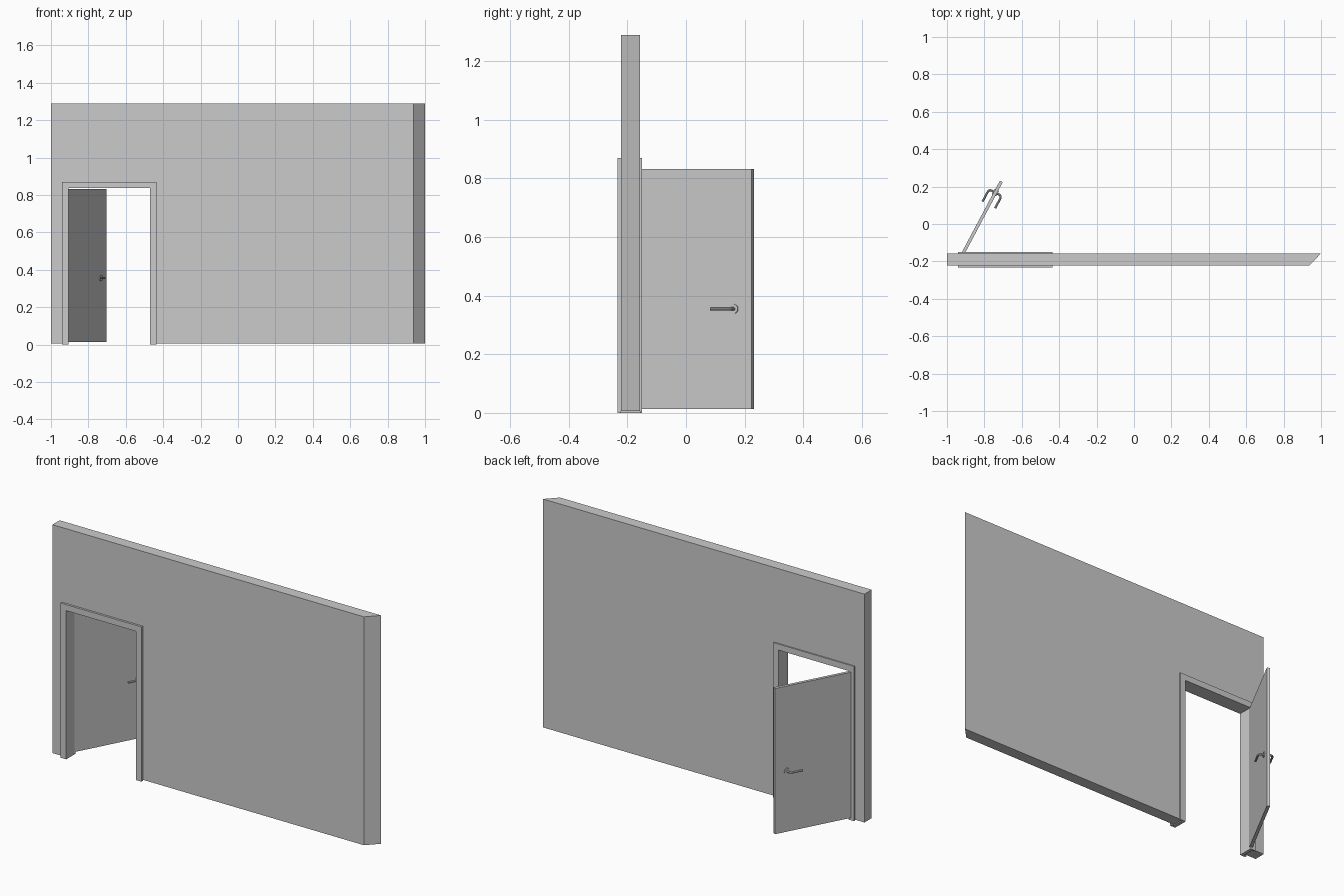
import bpy, bmesh, math
from mathutils import Matrix, Vector

if "Cube" in bpy.data.objects:
    bpy.data.objects.remove(bpy.data.objects["Cube"])


def prism(name, profile, place, depth, world=Matrix()):
    """Extrude a closed 2D profile; place maps (u, v, d) to xyz."""
    bm = bmesh.new()
    face = bm.faces.new([bm.verts.new(place(u, v, 0)) for u, v in profile])
    out = bmesh.ops.extrude_face_region(bm, geom=[face])
    step = Vector(place(0, 0, depth)) - Vector(place(0, 0, 0))
    bmesh.ops.translate(bm, vec=step,
                        verts=[g for g in out["geom"] if isinstance(g, bmesh.types.BMVert)])
    bmesh.ops.recalc_face_normals(bm, faces=bm.faces)
    me = bpy.data.meshes.new(name)
    bm.to_mesh(me)
    bm.free()
    ob = bpy.data.objects.new(name, me)
    bpy.context.collection.objects.link(ob)
    ob.matrix_world = world
    return ob


def arch(x0, x1, top, w, base=0.0):
    """Door-shaped U profile of band width w around an opening."""
    return [(x0 - w, base), (x0 - w, top + w), (x1 + w, top + w), (x1 + w, base),
            (x1, base), (x1, top), (x0, top), (x0, base)]


L, R, TOP = -0.906, -0.471, 0.836     # clear opening
FRONT, BACK = -0.221, -0.157          # wall faces
GAP = 0.018                           # lining thickness

# Wall with door opening; right end is mitred by pulling in the front edge
wall = prism("wall", [(-1, 0.006), (-1, 1.29), (1, 1.29), (1, 0.006),
                      (R + GAP, 0.006), (R + GAP, TOP + GAP),
                      (L - GAP, TOP + GAP), (L - GAP, 0.006)],
             lambda u, v, d: (u, FRONT + d, v), BACK - FRONT)
for v in wall.data.vertices:
    if v.co.x > 0.99 and v.co.y < FRONT + 0.001:
        v.co.x = 0.938

# Frame: lining through the wall and casings on both faces
for name, w, y0, y1 in (("frame_lining", GAP, FRONT, BACK),
                        ("front_casing", 0.034, -0.233, FRONT),
                        ("back_casing", 0.034, BACK, -0.15)):
    prism(name, arch(L, R, TOP, w), lambda u, v, d: (u, y0 + d, v), y1 - y0)

# Door leaf, swung open about its hinge edge
T, W = 0.017, 0.435
swing = Matrix.Translation((-0.906, -0.160, 0)) @ Matrix.Rotation(math.radians(62), 4, 'Z')
prism("door_leaf", [(0, 0), (W, 0), (W, T), (0, T)],
      lambda u, v, d: (u, v, 0.013 + d), 0.819, swing)

# Rosette and lever handle on each side of the leaf
S, Z = 0.367, 0.355
for name, side in (("inner", 1), ("outer", -1)):
    bm = bmesh.new()
    bmesh.ops.create_cone(bm, cap_ends=True, segments=24, radius1=0.016, radius2=0.016,
                          depth=0.005,
                          matrix=Matrix.Translation((S, T / 2 + side * (T / 2 + 0.002), Z))
                          @ Matrix.Rotation(math.pi / 2, 4, 'X'))
    me = bpy.data.meshes.new(name + "_rosette")
    bm.to_mesh(me)
    bm.free()
    rosette = bpy.data.objects.new(name + "_rosette", me)

    cu = bpy.data.curves.new(name + "_lever", 'CURVE')
    cu.dimensions = '3D'
    cu.bevel_depth, cu.bevel_resolution, cu.use_fill_caps = 0.006, 3, True
    sp = cu.splines.new('POLY')
    reach, bend = 0.038, 0.016
    path = [(S, 0.006)]
    for i in range(7):                # rounded elbow
        a = math.radians(15 * i)
        path.append((S - bend + bend * math.cos(a), reach - bend + bend * math.sin(a)))
    path.append((0.292, reach))
    sp.points.add(len(path) - 1)
    for p, (x, y) in zip(sp.points, path):
        p.co = (x, T / 2 + side * y, Z, 1)
    lever = bpy.data.objects.new(name + "_lever", cu)

    for ob in (rosette, lever):
        bpy.context.collection.objects.link(ob)
        ob.matrix_world = swing
    bpy.ops.object.select_all(action='DESELECT')
    lever.select_set(True)
    bpy.context.view_layer.objects.active = lever
    bpy.ops.object.convert(target='MESH')
    rosette.select_set(True)
    bpy.ops.object.shade_smooth_by_angle()
